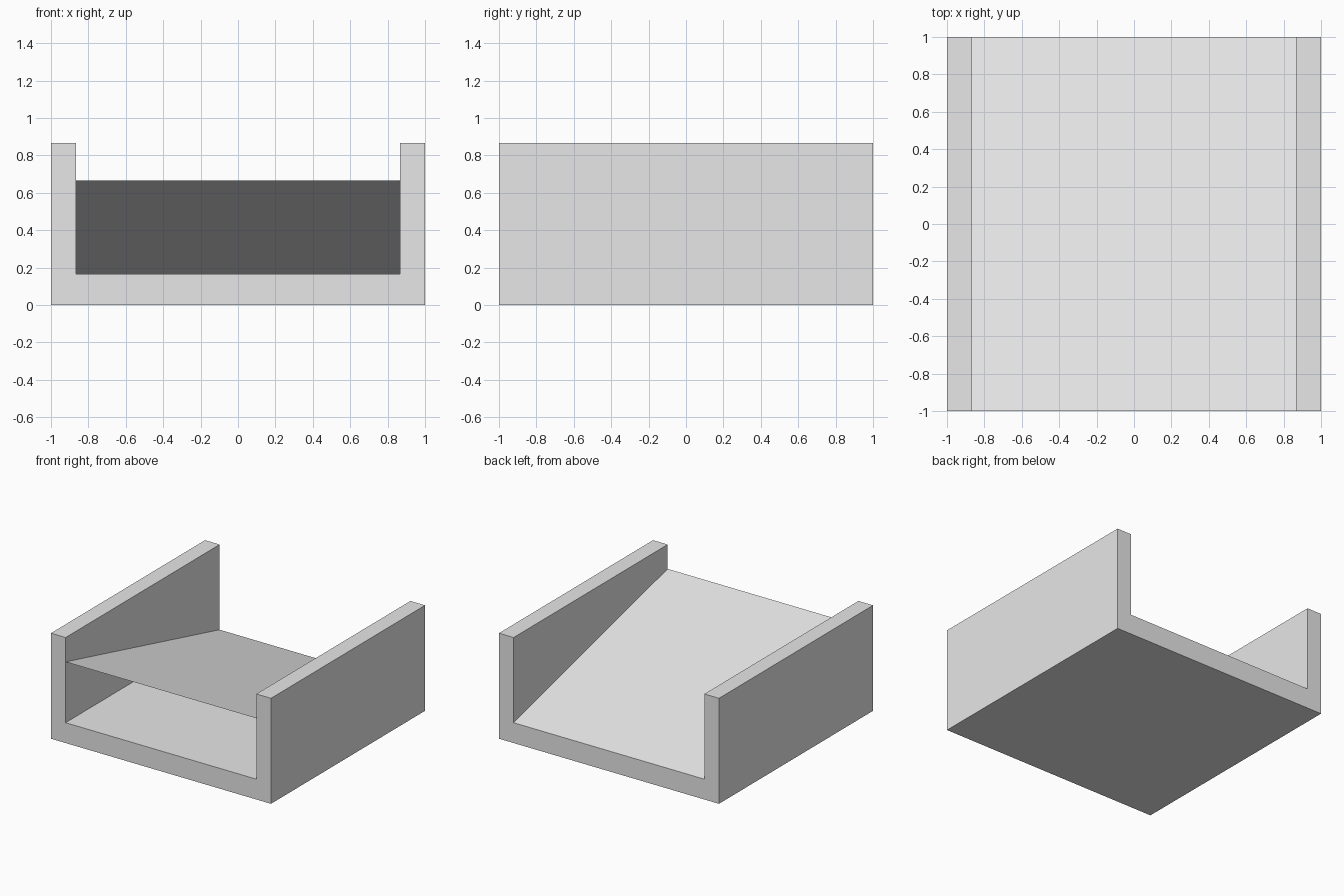
import bpy
import bmesh

cube = bpy.data.objects.get("Cube")
if cube:
    bpy.data.objects.remove(cube, do_unlink=True)

HALF = 1.0          # half width and half length
INNER = 0.867       # inner face of the side walls
FLOOR = 0.167       # top of the floor
WALL = 0.867        # top of the walls
RAMP = 0.667        # raised front edge of the ramp

grey = bpy.data.materials.new("light grey")
grey.use_nodes = True
colour = (0.8, 0.8, 0.8, 1.0)
grey.diffuse_color = colour
grey.node_tree.nodes["Principled BSDF"].inputs["Base Color"].default_value = colour


def add_object(name, bm):
    mesh = bpy.data.meshes.new(name)
    bm.to_mesh(mesh)
    bm.free()
    mesh.materials.append(grey)
    obj = bpy.data.objects.new(name, mesh)
    bpy.context.collection.objects.link(obj)
    return obj


# Channel: U-shaped profile extruded from front to back
half = [(HALF, 0), (HALF, WALL), (INNER, WALL), (INNER, FLOOR)]
profile = half + [(-x, z) for x, z in reversed(half)]
bm = bmesh.new()
face = bm.faces.new([bm.verts.new((x, -HALF, z)) for x, z in profile])
extruded = bmesh.ops.extrude_face_region(bm, geom=[face], use_keep_orig=True)
moved = [v for v in extruded["geom"] if isinstance(v, bmesh.types.BMVert)]
bmesh.ops.translate(bm, verts=moved, vec=(0, 2 * HALF, 0))
bmesh.ops.recalc_face_normals(bm, faces=bm.faces)
add_object("channel", bm)

# Ramp: thin sheet sloping down from the front to the back of the floor
bm = bmesh.new()
corners = [(-INNER, -HALF, RAMP), (INNER, -HALF, RAMP),
           (INNER, HALF, FLOOR), (-INNER, HALF, FLOOR)]
bm.faces.new([bm.verts.new(c) for c in corners])
add_object("ramp", bm)
